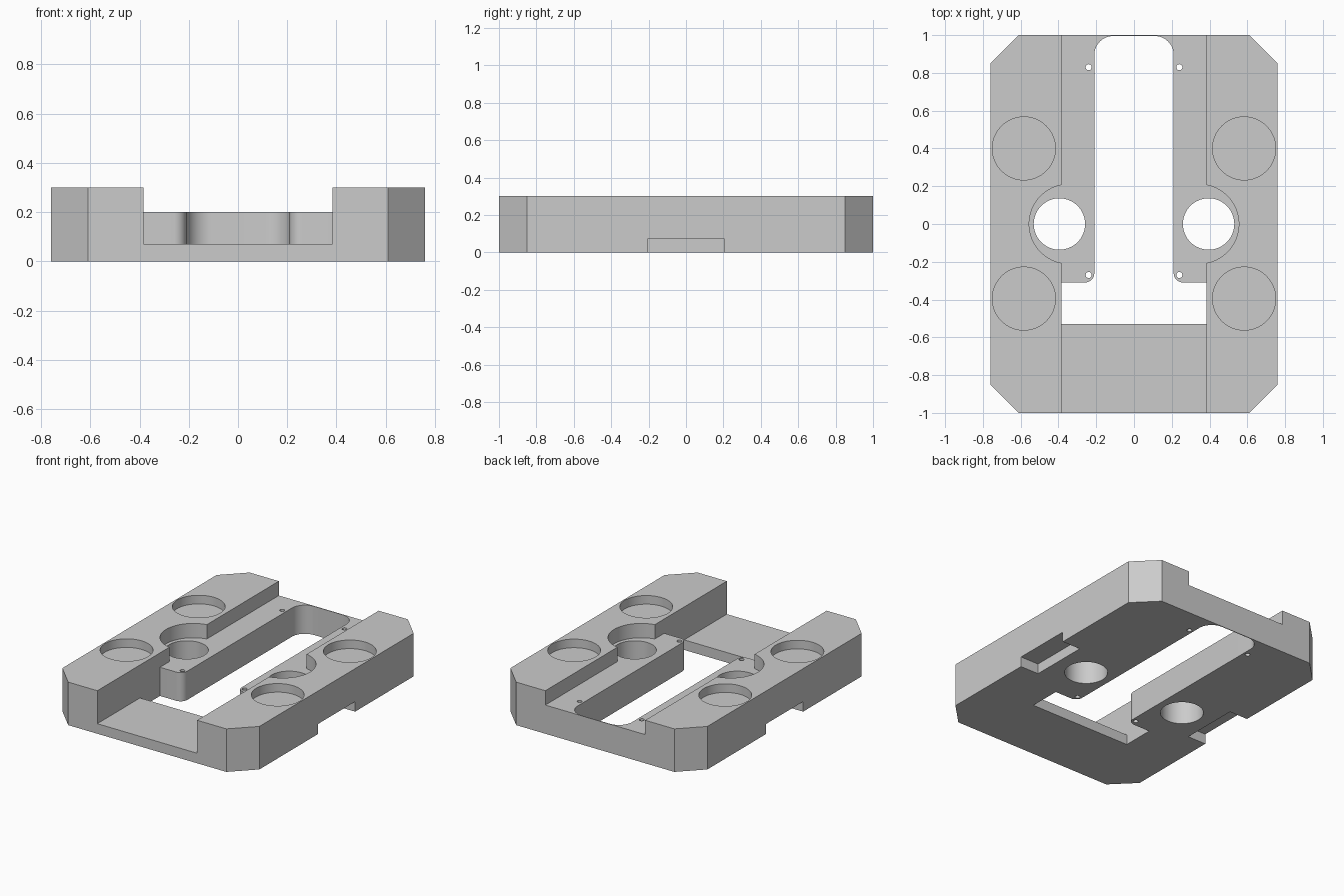
import bpy, bmesh
from math import cos, sin, radians, acos, degrees, sqrt

if "Cube" in bpy.data.objects:
    bpy.data.objects.remove(bpy.data.objects["Cube"])


def prism(name, outline, z0, z1):
    """Solid made by raising a counter-clockwise outline from z0 to z1."""
    bm = bmesh.new()
    face = bm.faces.new([bm.verts.new((x, y, z0)) for x, y in outline])
    raised = bmesh.ops.extrude_face_region(bm, geom=[face])["geom"]
    bmesh.ops.translate(bm, vec=(0, 0, z1 - z0),
                        verts=[v for v in raised if isinstance(v, bmesh.types.BMVert)])
    bmesh.ops.recalc_face_normals(bm, faces=bm.faces)
    mesh = bpy.data.meshes.new(name)
    bm.to_mesh(mesh)
    bm.free()
    obj = bpy.data.objects.new(name, mesh)
    bpy.context.collection.objects.link(obj)
    return obj


def arc(cx, cy, r, a0, a1, n):
    return [(cx + r * cos(radians(a0 + (a1 - a0) * i / n)),
             cy + r * sin(radians(a0 + (a1 - a0) * i / n))) for i in range(n + 1)]


def circle(cx, cy, r, n=64):
    return arc(cx, cy, r, 0, 360, n)[:-1]


def rect(x0, x1, y0, y1):
    return [(x0, y0), (x1, y0), (x1, y1), (x0, y1)]


def symmetric(half):
    """Close a right-hand half outline with its mirror image."""
    return half + [(-x, y) for x, y in reversed(half)]


# Chamfered plate
body = prism("slide_plate", symmetric([(0.61, -1), (0.76, -0.85), (0.76, 0.85), (0.61, 1)]), 0, 0.3)


def cut(outline, z0, z1):
    cutter = prism("cutter", outline, z0, z1)
    cutter.hide_render = True
    mod = body.modifiers.new("cut", 'BOOLEAN')
    mod.operation, mod.solver, mod.object = 'DIFFERENCE', 'EXACT', cutter
    bpy.context.view_layer.objects.active = body
    bpy.ops.object.modifier_apply(modifier=mod.name)
    bpy.data.objects.remove(cutter)


W = 0.385   # half width of the central channel

# Upper channel with round bulges for the bores
a = degrees(acos((W - 0.345) / 0.21))
cut(symmetric([(W, -0.42)] + arc(0.345, 0, 0.21, -a, a, 40) + [(W, 1.1)]), 0.2, 0.5)

# Deeper front channel and through window
cut(rect(-W, W, -1.1, -0.31), 0.07, 0.5)
cut(rect(-W, W, -0.53, -0.31), -0.1, 0.5)

# Long slot, rounded at both ends
cut(symmetric([(0.26, -0.4)] + arc(0.26, -0.26, 0.05, 270, 180, 10)
              + arc(0.11, 0.895, 0.1, 0, 90, 16)), -0.1, 0.5)

for s in (-1, 1):
    # Through bores
    cut(circle(s * 0.395, 0, 0.136), -0.1, 0.5)
    # Shallow round pockets and small pin holes
    for y in (-0.395, 0.4):
        cut(circle(s * 0.583, y, 0.167), 0.24, 0.5)
    for y in (-0.27, 0.83):
        cut(circle(s * 0.24, y, 0.016, 20), -0.1, 0.5)
    # Notches under the sides
    x0, x1 = sorted((s * 0.62, s * 0.9))
    cut(rect(x0, x1, -0.205, 0.205), -0.1, 0.07)

body.select_set(True)
bpy.context.view_layer.objects.active = body
bpy.ops.object.shade_smooth_by_angle(angle=radians(30))
